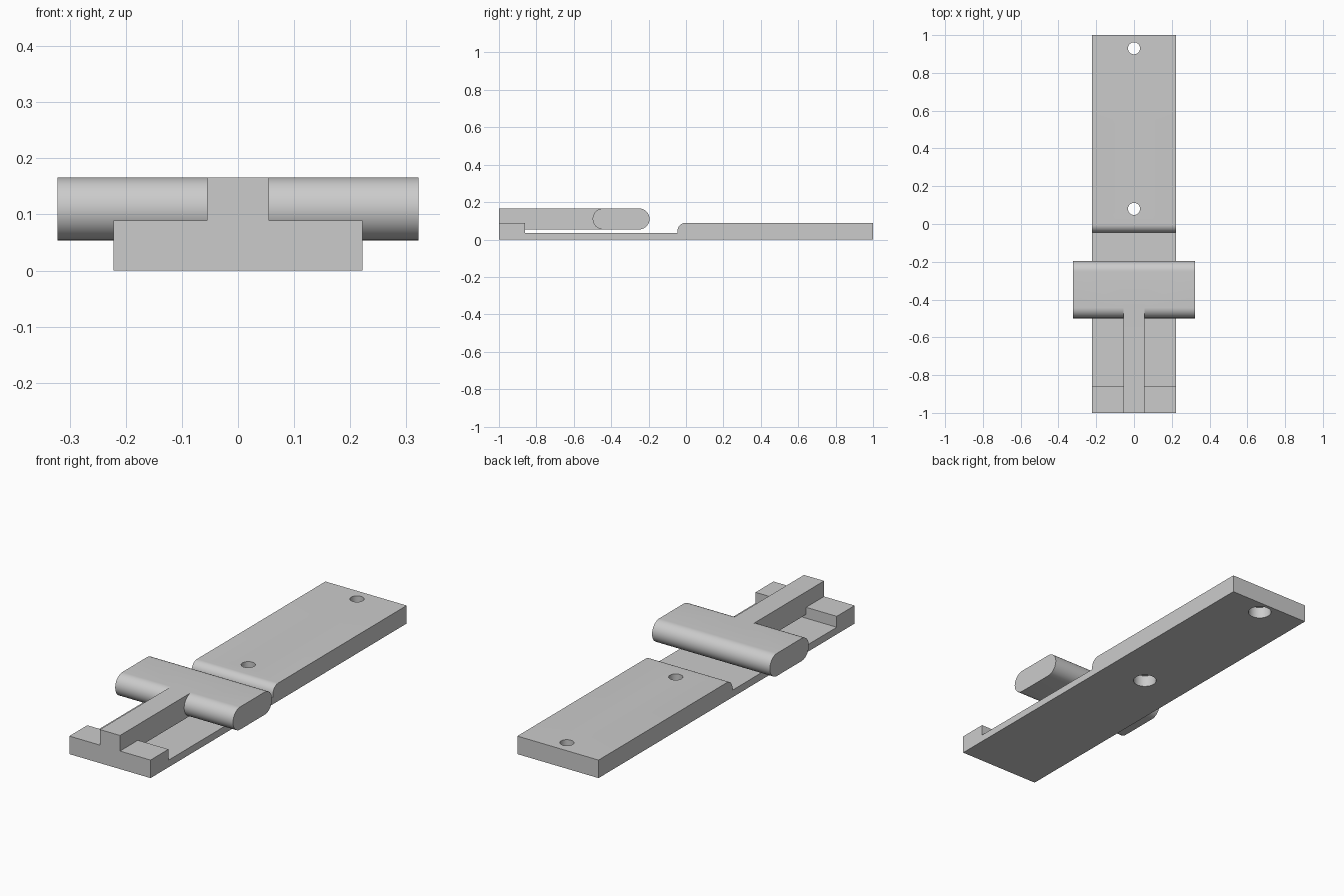
import bpy, bmesh
from math import sin, cos, pi

if "Cube" in bpy.data.objects:
    bpy.data.objects.remove(bpy.data.objects["Cube"])


def extrude_profile(name, pts, half_width):
    """Solid from a (y, z) outline, extruded symmetrically along x."""
    bm = bmesh.new()
    face = bm.faces.new([bm.verts.new((-half_width, y, z)) for y, z in pts])
    new = bmesh.ops.extrude_face_region(bm, geom=[face])["geom"]
    verts = [v for v in new if isinstance(v, bmesh.types.BMVert)]
    bmesh.ops.translate(bm, vec=(2 * half_width, 0, 0), verts=verts)
    bmesh.ops.recalc_face_normals(bm, faces=bm.faces)
    mesh = bpy.data.meshes.new(name)
    bm.to_mesh(mesh)
    bm.free()
    ob = bpy.data.objects.new(name, mesh)
    bpy.context.collection.objects.link(ob)
    return ob


def arc(cy, cz, r, start, end, steps):
    angles = [start + (end - start) * i / steps for i in range(steps + 1)]
    return [(cy + r * cos(a), cz + r * sin(a)) for a in angles]


def combine(target, other, operation):
    """Apply a boolean and discard the second object."""
    mod = target.modifiers.new(operation, 'BOOLEAN')
    mod.operation, mod.solver, mod.object = operation, 'EXACT', other
    bpy.context.view_layer.objects.active = target
    bpy.ops.object.modifier_apply(modifier=mod.name)
    bpy.data.objects.remove(other)


def hole_cutter(y, r, z0, z1):
    bpy.ops.mesh.primitive_cylinder_add(
        vertices=48, radius=r, depth=z1 - z0, location=(0, y, (z0 + z1) / 2))
    ob = bpy.context.object
    ob.name = "hole_cutter"
    ob.hide_render = True
    return ob


TOP, FLOOR, LOW, HIGH = 0.089, 0.035, 0.054, 0.166
R = (HIGH - LOW) / 2
MID = (HIGH + LOW) / 2

# Base strip: end block, thin recess, rounded step and thick mounting plate
base = extrude_profile(
    "base_plate",
    [(-1, 0), (1, 0), (1, TOP)]
    + arc(-0.003, TOP - 0.042, 0.042, pi / 2, pi, 12)
    + [(-0.045, FLOOR), (-0.86, FLOOR), (-0.86, TOP), (-1, TOP)], 0.222)

# Screw holes, counterbored from below
for y in (0.08, 0.93):
    combine(base, hole_cutter(y, 0.032, -0.1, 0.2), 'DIFFERENCE')
    combine(base, hole_cutter(y, 0.054, -0.1, 0.057), 'DIFFERENCE')

# Crosswise handle with fully rounded edges
handle = extrude_profile(
    "cross_handle",
    arc(-0.195 - R, MID, R, -pi / 2, pi / 2, 24)
    + arc(-0.499 + R, MID, R, pi / 2, 3 * pi / 2, 24), 0.322)

# Narrow arm carrying the handle, merged into the end block
arm = extrude_profile(
    "arm", [(-1, LOW), (-0.35, LOW), (-0.35, HIGH), (-1, HIGH)], 0.055)
combine(base, arm, 'UNION')
combine(base, handle, 'UNION')
base.name = "sliding_latch_body"

bpy.ops.object.select_all(action='DESELECT')
base.select_set(True)
bpy.context.view_layer.objects.active = base
bpy.ops.object.shade_smooth_by_angle(angle=pi / 6)
